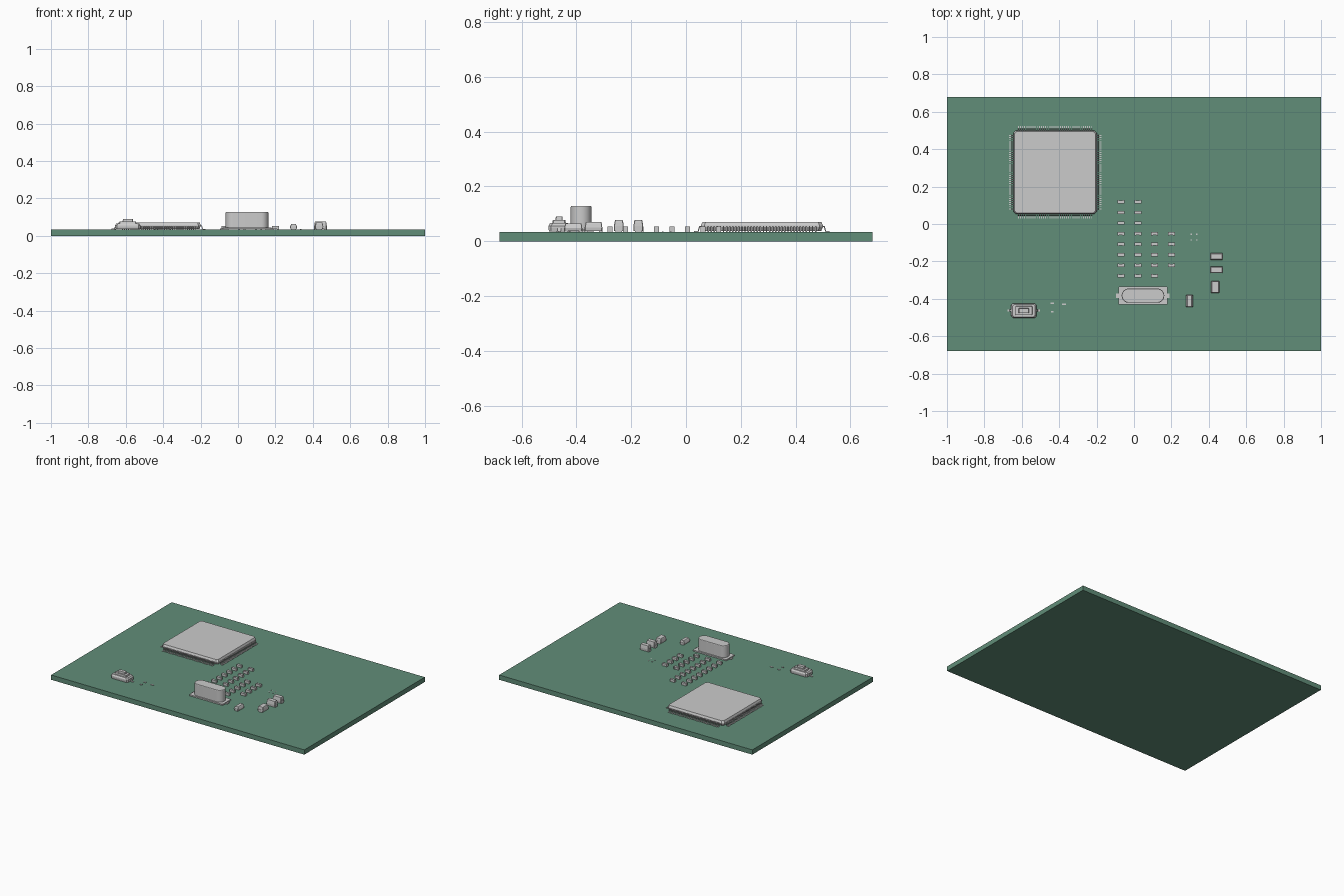
import bpy, bmesh
from math import pi, cos, sin
from mathutils import Matrix, Vector

if "Cube" in bpy.data.objects:
    bpy.data.objects.remove(bpy.data.objects["Cube"])

TOP = 0.034  # upper face of the board


def finish(bm, name, loc=(0, 0, 0), turn=0.0, smooth=False):
    bmesh.ops.recalc_face_normals(bm, faces=bm.faces[:])
    me = bpy.data.meshes.new(name)
    bm.to_mesh(me)
    bm.free()
    ob = bpy.data.objects.new(name, me)
    ob.location = loc
    ob.rotation_euler.z = turn
    bpy.context.collection.objects.link(ob)
    if smooth:
        bpy.ops.object.select_all(action='DESELECT')
        ob.select_set(True)
        bpy.context.view_layer.objects.active = ob
        bpy.ops.object.shade_smooth_by_angle()
    return ob


def loft(bm, rings):
    """Skin a closed solid through rings of equal point count."""
    vs = [[bm.verts.new(p) for p in r] for r in rings]
    n = len(vs[0])
    for a, b in zip(vs, vs[1:]):
        for i in range(n):
            j = (i + 1) % n
            bm.faces.new((a[i], a[j], b[j], b[i]))
    bm.faces.new(vs[0][::-1])
    bm.faces.new(vs[-1])


def octagon(hx, hy, c, z):
    """Rectangle with clipped corners."""
    return [(hx, -hy + c, z), (hx, hy - c, z), (hx - c, hy, z), (-hx + c, hy, z),
            (-hx, hy - c, z), (-hx, -hy + c, z), (-hx + c, -hy, z), (hx - c, -hy, z)]


def stadium(hx, r, z, n=16):
    """Slot outline with round ends."""
    return [((hx - r) * s + r * cos(a0 + pi * i / n), r * sin(a0 + pi * i / n), z)
            for s, a0 in ((1, -pi / 2), (-1, pi / 2)) for i in range(n + 1)]


def box(bm, x0, x1, y0, y1, z0, z1):
    loft(bm, [[(x0, y0, z), (x1, y0, z), (x1, y1, z), (x0, y1, z)] for z in (z0, z1)])


def gull_lead(bm, root, foot, width, zroot, t, m):
    """Gull-wing lead: S profile in x/z, extruded along y, placed by matrix m."""
    b = (root + foot) / 2
    line = [(root, zroot), (b - t, zroot), (b + t * 0.5, t), (foot, t),
            (foot, 0), (b - t * 0.3, 0), (b - t * 2, zroot - t), (root, zroot - t)]
    loft(bm, [[m @ Vector((x, y, z)) for x, z in line] for y in (-width / 2, width / 2)])


# circuit board
bm = bmesh.new()
box(bm, -1, 1, -0.68, 0.68, 0, TOP)
board = finish(bm, "circuit_board")
green = bpy.data.materials.new("board_green")
green.diffuse_color = (0.12, 0.27, 0.19, 1)
green.use_nodes = True
green.node_tree.nodes["Principled BSDF"].inputs["Base Color"].default_value = green.diffuse_color
board.data.materials.append(green)

# processor package: body and four rows of leads
chip = (-0.422, 0.277, TOP)
bm = bmesh.new()
loft(bm, [octagon(0.216, 0.216, 0.012, 0.003), octagon(0.223, 0.223, 0.013, 0.018),
          octagon(0.223, 0.223, 0.013, 0.023), octagon(0.217, 0.217, 0.012, 0.037)])
finish(bm, "processor_body", chip)
bm = bmesh.new()
for side in range(4):
    for i in range(36):
        m = Matrix.Rotation(side * pi / 2, 4, 'Z') @ Matrix.Translation((0, (i - 17.5) * 0.0112, 0))
        gull_lead(bm, 0.218, 0.247, 0.005, 0.022, 0.0035, m)
finish(bm, "processor_leads", chip)


# small ceramic capacitors: body between two metal end caps
def ceramic(name, x, y, hx, hy, h):
    b = bmesh.new()
    e = hx * 0.5
    box(b, -e, e, -hy * 0.92, hy * 0.92, 0.001, h * 0.95)
    for s in (-1, 1):
        x0, x1 = sorted((s * e, s * hx))
        box(b, x0, x1, -hy, hy, 0, h)
    finish(b, name, (x, y, TOP))


rows = [0.118 - 0.0565 * i for i in range(8)]
for x, ys in ((-0.07, rows), (0.021, rows), (0.11, rows[3:]), (0.2, rows[3:7])):
    for y in ys:
        ceramic("capacitor", x, y, 0.018, 0.009, 0.019)


# moulded parts: tapered block with wrap-around end tabs
def moulded(name, x, y, hx, hy, h, taper, turn=0.0):
    b = bmesh.new()
    c = 0.002
    loft(b, [octagon(hx * 0.94, hy - taper * 0.3, c, 0.003), octagon(hx * 0.96, hy, c, h * 0.45),
             octagon(hx * 0.92, hy - taper * 0.5, c, h * 0.8), octagon(hx * 0.86, hy - taper, c, h)])
    for s in (-1, 1):
        x0, x1 = sorted((s * hx * 0.6, s * hx))
        box(b, x0, x1, -hy * 0.65, hy * 0.65, 0, 0.004)
        x0, x1 = sorted((s * hx * 0.9, s * hx))
        box(b, x0, x1, -hy * 0.65, hy * 0.65, 0, h * 0.5)
    finish(b, name, (x, y, TOP), turn)


moulded("tantalum_capacitor", 0.441, -0.174, 0.034, 0.018, 0.043, 0.004)
moulded("tantalum_capacitor", 0.441, -0.245, 0.034, 0.018, 0.043, 0.004)
moulded("power_diode", 0.434, -0.337, 0.033, 0.022, 0.036, 0.005, pi / 2)
moulded("signal_diode", 0.297, -0.411, 0.034, 0.019, 0.03, 0.008, pi / 2)

# crystal: base plate, solder tabs and rounded can
spot = (0.048, -0.383, TOP)
bm = bmesh.new()
loft(bm, [octagon(0.132, 0.048, 0.003, z) for z in (0.002, 0.011)])
finish(bm, "crystal_base", spot)
bm = bmesh.new()
for s in (-1, 1):
    x0, x1 = sorted((s * 0.1, s * 0.143))
    box(bm, x0, x1, -0.012, 0.012, 0, 0.005)
finish(bm, "crystal_tabs", spot)
bm = bmesh.new()
loft(bm, [stadium(0.114, 0.038, 0.01), stadium(0.114, 0.038, 0.091),
          stadium(0.112, 0.036, 0.094)])
finish(bm, "crystal_can", spot, smooth=True)

# push button: body, frame, plunger and leads
spot = (-0.589, -0.463, TOP)
bm = bmesh.new()
loft(bm, [octagon(0.066, 0.037, 0.008, 0.002), octagon(0.068, 0.039, 0.01, 0.014),
          octagon(0.068, 0.039, 0.01, 0.022), octagon(0.061, 0.033, 0.009, 0.032)])
finish(bm, "button_body", spot)
bm = bmesh.new()
loft(bm, [octagon(0.046, 0.025, 0.004, 0.03), octagon(0.044, 0.023, 0.004, 0.043)])
finish(bm, "button_frame", spot)
bm = bmesh.new()
loft(bm, [octagon(0.028, 0.013, 0.002, 0.042), octagon(0.026, 0.012, 0.002, 0.057)])
finish(bm, "button_plunger", spot)
bm = bmesh.new()
for a in (0, pi):
    gull_lead(bm, 0.06, 0.087, 0.012, 0.014, 0.004, Matrix.Rotation(a, 4, 'Z'))
finish(bm, "button_leads", spot)

# tiny solder pads barely above the board
bm = bmesh.new()
for x, y, hx, hy in ((-0.437, -0.425, 0.009, 0.004), (-0.375, -0.43, 0.011, 0.004),
                     (-0.437, -0.468, 0.006, 0.004)):
    box(bm, x - hx, x + hx, y - hy, y + hy, TOP - 0.003, TOP + 0.004)
for x in (0.305, 0.335):
    for y in (-0.055, -0.085):
        box(bm, x - 0.004, x + 0.004, y - 0.003, y + 0.003, TOP - 0.003, TOP + 0.002)
finish(bm, "solder_pads")
